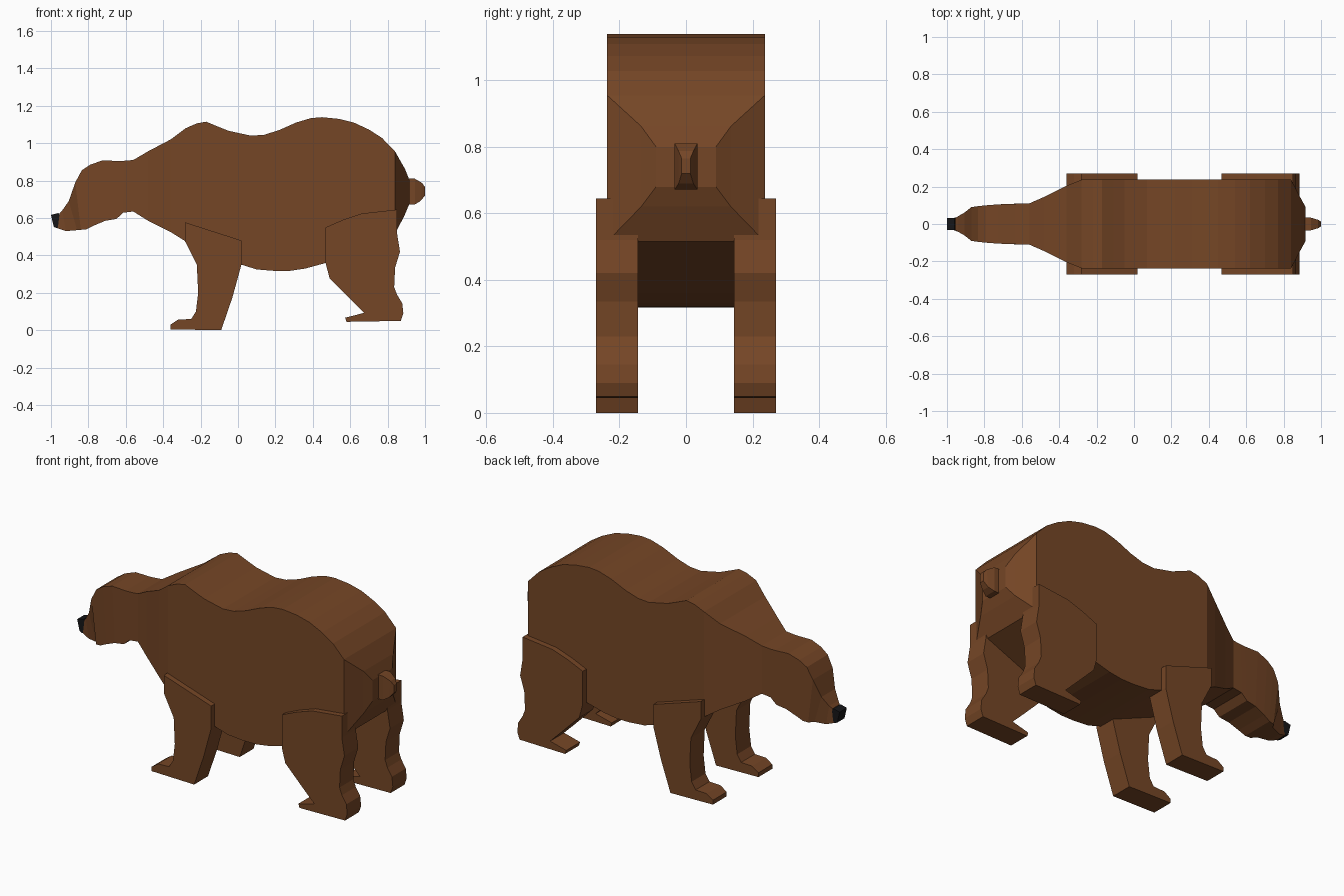
import bpy, bmesh


def material(name, rgb):
    m = bpy.data.materials.new(name)
    m.diffuse_color = (*rgb, 1)
    return m


FUR = material("brown fur", (0.178, 0.061, 0.019))
BLACK = material("black nose", (0.008, 0.008, 0.009))


def finish(bm, name, mat):
    bmesh.ops.recalc_face_normals(bm, faces=bm.faces)
    me = bpy.data.meshes.new(name)
    bm.to_mesh(me)
    bm.free()
    me.materials.append(mat)
    ob = bpy.data.objects.new(name, me)
    bpy.context.collection.objects.link(ob)
    return ob


def loft(name, rings, mat):
    """Rings are (x top, z top, x bottom, z bottom, half width)."""
    bm = bmesh.new()
    loops = [[bm.verts.new(p) for p in ((xt, -w, zt), (xt, w, zt), (xb, w, zb), (xb, -w, zb))]
             for xt, zt, xb, zb, w in rings]
    for a, b in zip(loops, loops[1:]):
        for i in range(4):
            j = (i + 1) % 4
            bm.faces.new((a[i], a[j], b[j], b[i]))
    bm.faces.new(loops[0])
    bm.faces.new(loops[-1])
    return finish(bm, name, mat)


def prism(name, outline, y0, y1, mat):
    """Side outline in x, z pushed from y0 to y1."""
    bm = bmesh.new()
    a = [bm.verts.new((x, y0, z)) for x, z in outline]
    b = [bm.verts.new((x, y1, z)) for x, z in outline]
    for i in range(len(a)):
        j = (i + 1) % len(a)
        bm.faces.new((a[i], a[j], b[j], b[i]))
    bm.faces.new(a)
    bm.faces.new(b)
    return finish(bm, name, mat)


def interp(pts, x):
    for (x0, v0), (x1, v1) in zip(pts, pts[1:]):
        if x <= x1:
            return v0 + (v1 - v0) * (x - x0) / (x1 - x0)
    return pts[-1][1]


# Back line, belly line and half width along the torso
back = [(-0.56, 0.91), (-0.48, 0.957), (-0.36, 1.02), (-0.28, 1.08), (-0.22, 1.106),
        (-0.17, 1.115), (-0.11, 1.09), (-0.05, 1.066), (0.07, 1.04), (0.14, 1.045),
        (0.22, 1.07), (0.31, 1.11), (0.39, 1.134), (0.45, 1.139), (0.54, 1.13),
        (0.62, 1.11), (0.70, 1.073), (0.77, 1.028), (0.84, 0.955)]
belly = [(-0.56, 0.635), (-0.48, 0.585), (-0.36, 0.525), (-0.28, 0.475), (0.02, 0.35),
         (0.10, 0.325), (0.20, 0.317), (0.28, 0.318), (0.36, 0.33), (0.47, 0.36), (0.84, 0.515)]
girth = [(-0.56, 0.11), (-0.48, 0.145), (-0.36, 0.205), (-0.28, 0.237), (0.84, 0.237)]

# Head rings lean with the muzzle
head = [(-0.955, 0.625, -0.965, 0.545, 0.032), (-0.94, 0.64, -0.92, 0.53, 0.042),
        (-0.905, 0.69, -0.86, 0.535, 0.062), (-0.87, 0.79, -0.84, 0.537, 0.09),
        (-0.835, 0.855, -0.81, 0.54, 0.095), (-0.79, 0.885, -0.77, 0.56, 0.1),
        (-0.725, 0.908, -0.71, 0.585, 0.105), (-0.64, 0.905, -0.65, 0.595, 0.108),
        (-0.61, 0.906, -0.615, 0.628, 0.109)]
xs = sorted({p[0] for p in back + belly})
torso = [(x, interp(back, x), x, interp(belly, x), interp(girth, x)) for x in xs]
rump = [(0.893, 0.862, 0.893, 0.62, 0.135), (0.918, 0.80, 0.918, 0.68, 0.09)]
loft("body", head + torso + rump, FUR)

# Stubby tail
loft("tail", [(0.90, 0.81, 0.90, 0.672, 0.034), (0.945, 0.81, 0.945, 0.672, 0.034),
              (0.985, 0.787, 0.975, 0.69, 0.022), (1.0, 0.765, 1.0, 0.72, 0.013)], FUR)

# Nose
prism("nose", [(-1.0, 0.617), (-0.96, 0.627), (-0.937, 0.583), (-0.968, 0.545),
               (-0.985, 0.553)], -0.033, 0.033, BLACK)

# Legs, one of each pair per side
front = [(-0.283, 0.577), (0.018, 0.48), (0.018, 0.35), (-0.03, 0.175), (-0.09, 0.0),
         (-0.36, 0.005), (-0.36, 0.03), (-0.32, 0.057), (-0.25, 0.06), (-0.225, 0.1),
         (-0.213, 0.2), (-0.22, 0.35), (-0.283, 0.475)]
hind = [(0.468, 0.55), (0.56, 0.59), (0.66, 0.624), (0.85, 0.645), (0.85, 0.52),
        (0.866, 0.42), (0.84, 0.335), (0.835, 0.23), (0.85, 0.19), (0.878, 0.145),
        (0.884, 0.09), (0.87, 0.05), (0.58, 0.045), (0.573, 0.067), (0.675, 0.093),
        (0.61, 0.157), (0.49, 0.278), (0.468, 0.36)]
for side, s in (("right", -1), ("left", 1)):
    prism(side + "_front_leg", front, s * 0.144, s * 0.27, FUR)
    prism(side + "_hind_leg", hind, s * 0.144, s * 0.27, FUR)
